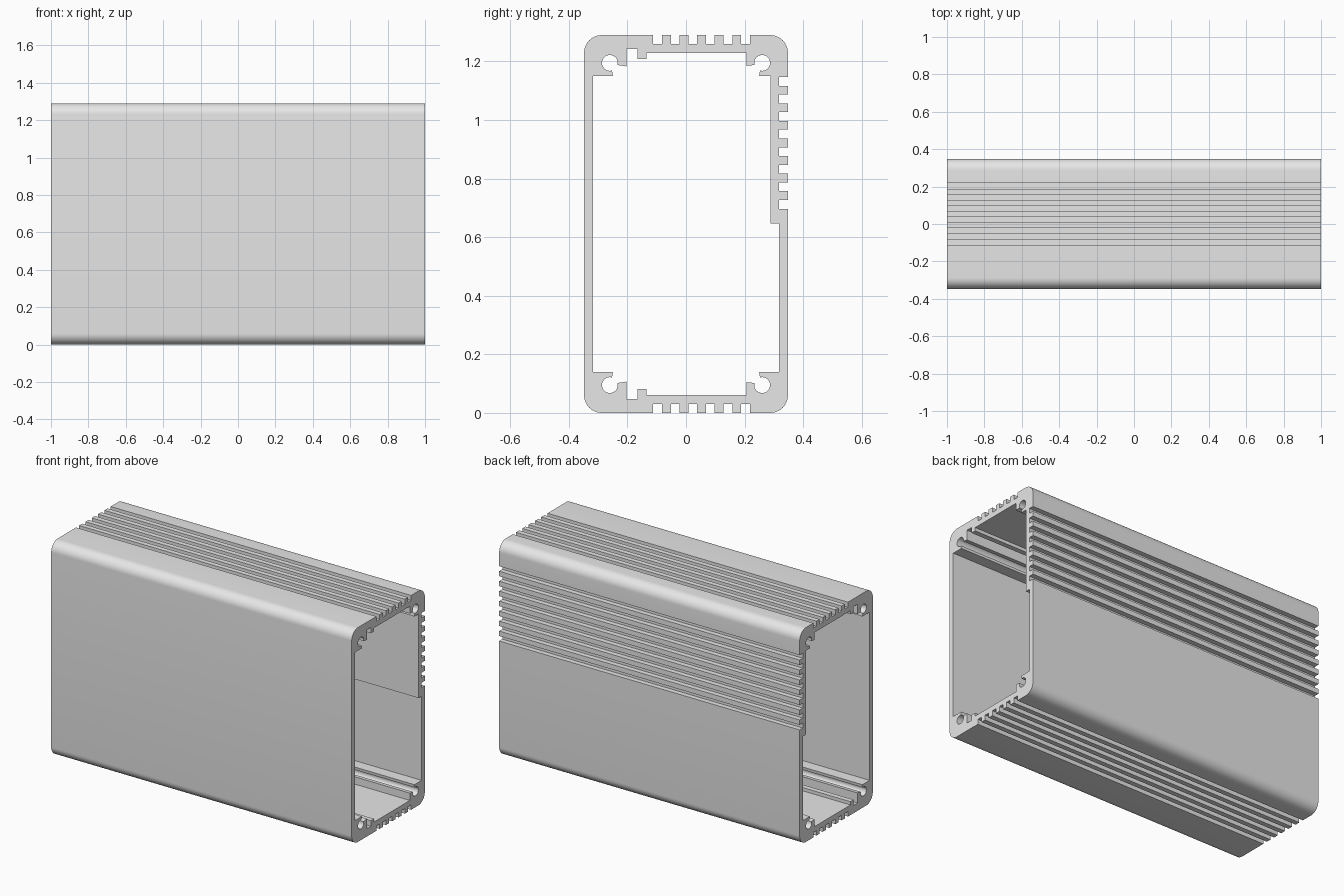
import bpy
import bmesh
from math import cos, sin, radians

cube = bpy.data.objects.get("Cube")
if cube:
    bpy.data.objects.remove(cube, do_unlink=True)

LENGTH = 2.0
HEIGHT = 1.29
HALF_Y = 0.348
RADIUS = 0.06
GROOVE = 0.03       # groove width and depth
PITCH = 0.06


def arc(cy, cz, r, start, end, steps):
    """Points (y, z) along an arc, angles in degrees."""
    angles = [radians(start + (end - start) * i / steps) for i in range(steps + 1)]
    return [(cy + r * cos(a), cz + r * sin(a)) for a in angles]


def flip_z(points):
    """Mirror a path top to bottom, keeping the loop direction."""
    return [(y, HEIGHT - z) for y, z in reversed(points)]


def flip_y(points):
    """Mirror a path front to back, keeping the loop direction."""
    return [(-y, z) for y, z in reversed(points)]


def grooves(start, count):
    """Square notches as (distance along the face, depth) pairs."""
    path = []
    for i in range(count):
        a = start + i * PITCH
        b = a + GROOVE
        path += [(a, 0), (a, GROOVE), (b, GROOVE), (b, 0)]
    return path


# Outer outline: rounded corners with cooling grooves on top, bottom and back
front_corner = arc(RADIUS - HALF_Y, HEIGHT - RADIUS, RADIUS, 180, 90, 10)
top_grooves = [(s, HEIGHT - d) for s, d in grooves(-0.112, 6)]
upper_outer = front_corner + top_grooves + flip_y(front_corner)
back_grooves = [(HALF_Y - d, 1.147 - s) for s, d in grooves(0, 8)]
outer = upper_outer + back_grooves + flip_z(upper_outer)

# Inner outline: open screw channels in the corners and a card slot
LEDGE = 1.151
screw_channel = [(-0.25, LEDGE)] + arc(-0.26, 1.195, 0.027, 286, -15, 20)
card_slot = [(-0.203, 1.183), (-0.203, 1.243), (-0.165, 1.243),
             (-0.165, 1.209), (-0.135, 1.209), (-0.135, 1.229)]
back_step = [(0.206, 1.229), (0.206, 1.185)]
upper_inner = screw_channel + card_slot + back_step + flip_y(screw_channel)
WALL = 0.318
thick_wall = [(0.288, LEDGE), (0.288, 0.646), (WALL, 0.646), (WALL, HEIGHT - LEDGE)]
inner = ([(-WALL, LEDGE)] + upper_inner + thick_wall
         + flip_z(upper_inner) + [(-WALL, HEIGHT - LEDGE)])

# Fill the section between both outlines and extrude it along the length
bm = bmesh.new()
for loop in (outer, inner):
    verts = [bm.verts.new((-LENGTH / 2, y, z)) for y, z in loop]
    for i, v in enumerate(verts):
        bm.edges.new((verts[i - 1], v))
bmesh.ops.triangle_fill(bm, use_beauty=True, edges=bm.edges[:], normal=(1, 0, 0))
result = bmesh.ops.extrude_face_region(bm, geom=bm.faces[:], use_keep_orig=True)
moved = [g for g in result["geom"] if isinstance(g, bmesh.types.BMVert)]
bmesh.ops.translate(bm, verts=moved, vec=(LENGTH, 0, 0))
bmesh.ops.recalc_face_normals(bm, faces=bm.faces[:])

mesh = bpy.data.meshes.new("enclosure_body")
bm.to_mesh(mesh)
bm.free()
body = bpy.data.objects.new("enclosure_body", mesh)
bpy.context.collection.objects.link(body)

# Plain grey metal
color = (0.8, 0.8, 0.8, 1.0)
grey = bpy.data.materials.new("grey_metal")
grey.use_nodes = True
grey.diffuse_color = color
grey.node_tree.nodes["Principled BSDF"].inputs["Base Color"].default_value = color
mesh.materials.append(grey)

# Smooth the rounded surfaces, keep the square edges crisp
bpy.ops.object.select_all(action="DESELECT")
body.select_set(True)
bpy.context.view_layer.objects.active = body
bpy.ops.object.shade_smooth_by_angle(angle=radians(30))
